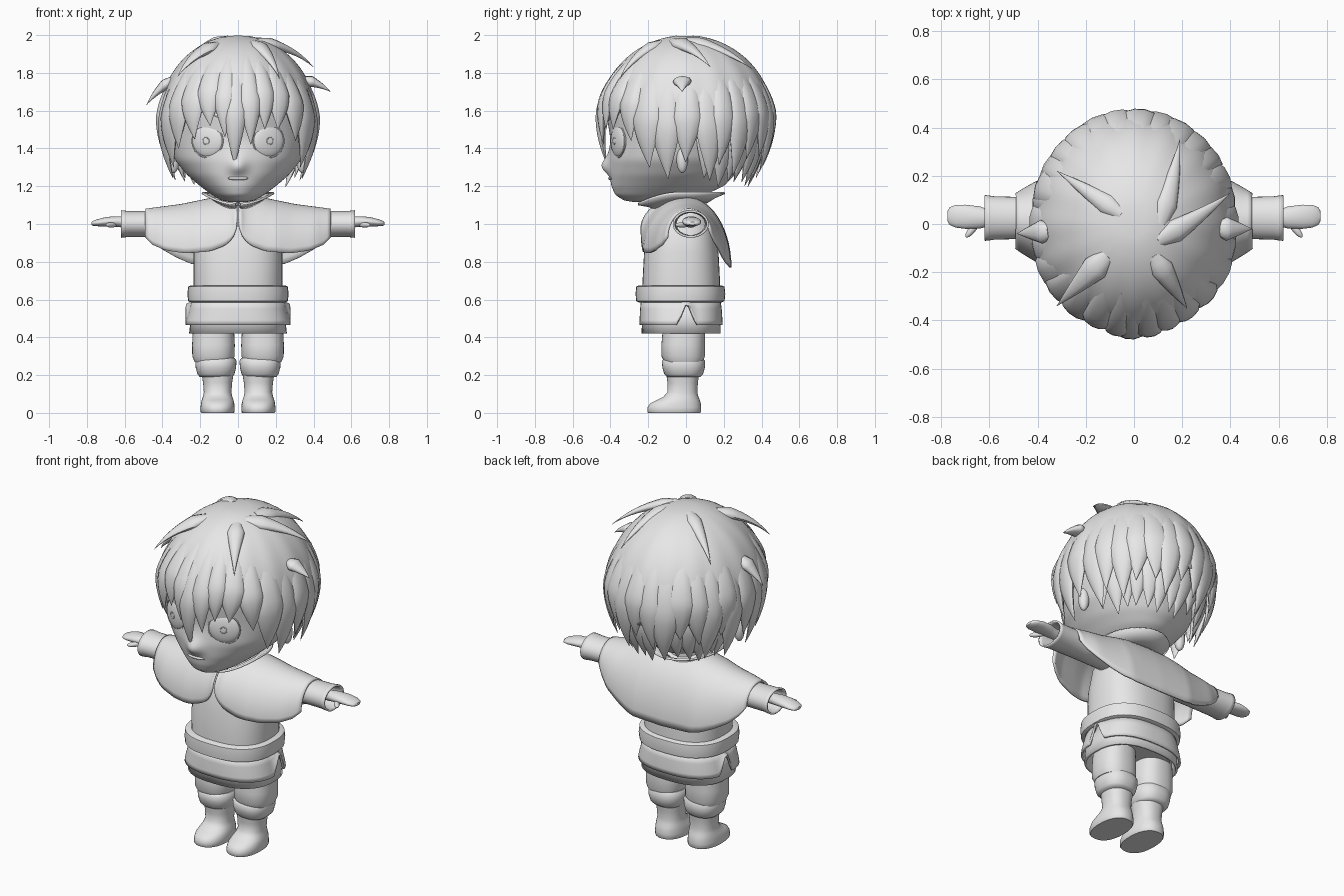
import bpy, bmesh, math, random
from mathutils import Vector

if "Cube" in bpy.data.objects:
    bpy.data.objects.remove(bpy.data.objects["Cube"])

random.seed(4)
CLAY = bpy.data.materials.new("plain_grey")
CLAY.diffuse_color = (0.8, 0.8, 0.8, 1)
CLAY.use_nodes = True
CLAY.node_tree.nodes["Principled BSDF"].inputs["Base Color"].default_value = CLAY.diffuse_color
HEAD_C = Vector((0, 0, 1.55))


def finish(name, bm, angle=50, thick=0, subsurf=0):
    bmesh.ops.recalc_face_normals(bm, faces=bm.faces)
    me = bpy.data.meshes.new(name)
    bm.to_mesh(me)
    bm.free()
    me.materials.append(CLAY)
    ob = bpy.data.objects.new(name, me)
    bpy.context.collection.objects.link(ob)
    bpy.ops.object.select_all(action='DESELECT')
    bpy.context.view_layer.objects.active = ob
    ob.select_set(True)
    bpy.ops.object.shade_smooth_by_angle(angle=math.radians(angle))
    if thick:
        m = ob.modifiers.new("thickness", 'SOLIDIFY')
        m.thickness, m.offset = thick, 0
    if subsurf:
        m = ob.modifiers.new("smooth", 'SUBSURF')
        m.levels = m.render_levels = subsurf
    return ob


def spow(v, e):
    return math.copysign(abs(v) ** e, v)


def bridge(bm, rings, closed=True):
    for r0, r1 in zip(rings, rings[1:]):
        n = len(r0)
        for i in range(n if closed else n - 1):
            j = (i + 1) % n
            bm.faces.new((r0[i], r0[j], r1[j], r1[i]))


def loft(name, rows, cx=0, power=2.0, n=40, capped=True, split=1, **kw):
    """Stack of oval rings: (z, half width, front y, back y)."""
    full = [tuple(p + (q - p) * k / split for p, q in zip(r0, r1))
            for r0, r1 in zip(rows, rows[1:]) for k in range(split)] + [rows[-1]]
    bm, rings = bmesh.new(), []
    for z, rx, yf, yb in full:
        cy, ry = (yf + yb) / 2, (yb - yf) / 2
        rings.append([bm.verts.new((cx + rx * spow(math.cos(a), 2 / power),
                                    cy + ry * spow(math.sin(a), 2 / power), z))
                      for a in (2 * math.pi * i / n for i in range(n))])
    bridge(bm, rings)
    if capped:
        bm.faces.new(rings[0])
        bm.faces.new(rings[-1])
    return finish(name, bm, **kw)


def ball(name, loc, scale, rot=0):
    bm = bmesh.new()
    bmesh.ops.create_uvsphere(bm, u_segments=28, v_segments=16, radius=1)
    ob = finish(name, bm)
    ob.location, ob.scale, ob.rotation_euler = loc, scale, (0, 0, rot)


def ring(name, loc, r, minor, rot):
    bpy.ops.mesh.primitive_torus_add(major_radius=r, minor_radius=minor, major_segments=32,
                                     minor_segments=8, location=loc, rotation=(math.pi / 2, 0, rot))
    ob = bpy.context.object
    ob.name = name
    ob.data.materials.append(CLAY)
    bpy.ops.object.shade_smooth()


def table(t, x):
    for (x0, v0), (x1, v1) in zip(t, t[1:]):
        if x <= x1:
            return v0 + (v1 - v0) * (x - x0) / (x1 - x0)
    return t[-1][1]


def lock(bm, pts, width, thick, fat=0.35, sharp=1.6):
    """Flattened tapering strand along pts, widest at the fraction 'fat'."""
    rings, n = [], len(pts)
    for i, p in enumerate(pts):
        s = i / (n - 1)
        k = 0.6 + 0.4 * s / fat if s < fat else max(0.02, 1 - ((s - fat) / (1 - fat)) ** sharp)
        tan = (pts[min(i + 1, n - 1)] - pts[max(i - 1, 0)]).normalized()
        side = tan.cross((p - HEAD_C).normalized()).normalized()
        up = side.cross(tan)
        rings.append([bm.verts.new(p + side * (width * k * math.cos(a)) + up * (thick * k * math.sin(a)))
                      for a in (math.pi * j / 5 for j in range(10))])
    bridge(bm, rings)
    bm.faces.new(rings[0])
    bm.faces.new(rings[-1])


def hair_point(a, z, grow=1.0):
    rz = 0.44 if z > 1.55 else 0.62
    k = math.sqrt(max(0, 1 - ((z - 1.55) / rz) ** 2)) * grow
    return Vector((0.405 * math.sin(a) * k, -0.45 * math.cos(a) * k, z))


# Head with pointed chin and a soft nose bump
head = loft("head", [(1.115, .04, -.27, -.12), (1.125, .09, -.33, .0), (1.155, .14, -.375, .1),
                     (1.2, .2, -.395, .2), (1.26, .27, -.405, .26), (1.34, .335, -.41, .3),
                     (1.45, .37, -.4, .34), (1.6, .38, -.425, .38), (1.75, .34, -.38, .36),
                     (1.88, .22, -.27, .26), (1.94, .05, -.06, .06)], n=80, split=3, subsurf=1)
for v in head.data.vertices:
    if v.co.y < -.3:
        x, z = v.co.x, v.co.z
        v.co.y -= .05 * math.exp(-(x / .045) ** 2 - ((z - 1.3) / (.05 if z > 1.3 else .028)) ** 2)
ball("mouth", (0, -.398, 1.242), (.056, .014, .01))
loft("neck", [(1.05, .1, -.12, .08), (1.2, .1, -.12, .08)])

# Eyes, ears and brows
brows = bmesh.new()
for s in (-1, 1):
    rot = s * math.radians(23)
    out = Vector((math.sin(rot), -math.cos(rot), 0))
    eye = Vector((s * .16, -.357, 1.44))
    ball("eyeball", eye, (.088, .026, .085), rot)
    ring("eye_rim", eye + out * .004, .088, .004, rot)
    ring("iris", eye + out * .024, .018, .003, rot)
    ball("ear", (s * .34, -.02, 1.34), (.03, .03, .07), -s * .4)
    lock(brows, [Vector((s * (.07 + .19 * t), -.407 + .09 * t * t, 1.55 + .05 * math.sin(2.4 * t)))
                 for t in (0, .25, .5, .75, 1)], .01, .008)
finish("eyebrows", brows)

# Hair cap, low at the back and high over the face
bm, rings = bmesh.new(), []
for i in range(1, 19):
    row = []
    for j in range(96):
        a = 2 * math.pi * j / 96
        hem = 1.56 + .1 * math.cos(a)
        z = 1.99 - (1.99 - hem) * (i / 18) ** 1.6
        row.append(bm.verts.new(hair_point(a, z, 1 + .012 * (i / 18) * math.cos(16 * a))))
    rings.append(row)
bridge(bm, rings)
bm.faces.new(rings[0])
finish("hair_cap", bm, thick=.02)

# Hanging locks: (azimuth in degrees from the front, tip z, half width, top z, scale)
strands = [(-38, 1.45, .075, 1.86, 1), (-24, 1.52, .07, 1.88, 1), (-10, 1.46, .06, 1.88, 1),
           (-2, 1.31, .06, 1.88, 1), (9, 1.42, .06, 1.88, 1), (21, 1.5, .06, 1.88, 1),
           (34, 1.5, .07, 1.86, 1), (-51, 1.4, .075, 1.84, 1), (47, 1.44, .07, 1.84, 1)]
for s in (-1, 1):
    strands += [(s * 62, 1.3, .085, 1.82, 1), (s * 76, 1.24, .08, 1.8, .99),
                (s * 91, 1.33, .08, 1.8, 1), (s * 105, 1.23, .075, 1.8, .99)]
for i, a in enumerate(range(117, 250, 12)):
    strands.append((a, (1.33, 1.26, 1.37)[i % 3] + random.uniform(-.03, .03),
                    random.uniform(.07, .085), 1.82, 1.0))
strands += [(a, 1.21 + random.uniform(-.02, .04), .065, 1.65, .88) for a in range(108, 256, 11)]
bm = bmesh.new()
for deg, tip, w, top, grow in strands:
    a = math.radians(deg)
    bend = random.uniform(-.07, .07)
    path = []
    for i in range(15):
        t = i / 14
        path.append(hair_point(a + bend * t * t, top + (tip - top) * t,
                               grow * (.95 + .055 * math.sin(math.pi * min(t * 1.3, 1) / 2))))
    lock(bm, path, w, .032, .5, 1.4)
# Loose spikes on the crown: root x, y and tip
for rx, ry, tx, ty, tz, w in [(-.05, .04, -.32, .22, 1.81, .045), (.11, .0, .19, .35, 1.82, .05),
                              (.1, -.07, .4, .13, 1.83, .05), (-.11, -.13, -.32, -.34, 1.78, .055),
                              (.08, -.13, .22, -.35, 1.77, .05), (.35, -.02, .49, -.02, 1.7, .05),
                              (-.35, -.03, -.485, -.04, 1.63, .05)]:
    root = Vector((rx, ry, 1.545 + .44 * math.sqrt(1 - (rx / .405) ** 2 - (ry / .45) ** 2)))
    tip = Vector((tx, ty, tz))
    lift = .02 if abs(rx) > .3 else .06
    mid = (root + tip) / 2 + ((root + tip) / 2 - HEAD_C).normalized() * lift
    lock(bm, [root * (1 - t) ** 2 + mid * 2 * t * (1 - t) + tip * t * t
              for t in (i / 10 for i in range(11))], w, .03, .2, .95)
finish("hair_locks", bm, 60)

# Tunic, belt and two-layer skirt with side slits
loft("tunic", [(.56, .235, -.235, .18), (.7, .235, -.23, .18), (.85, .235, -.222, .172),
               (.98, .22, -.19, .15), (1.07, .17, -.15, .11), (1.12, .1, -.1, .07)], power=2.5)
loft("belt", [(.585, .25, -.25, .19), (.592, .264, -.264, .204), (.63, .268, -.267, .208),
              (.668, .264, -.264, .204), (.675, .25, -.25, .19)], power=2.5)
skirt = loft("upper_skirt", [(.6, .238, -.232, .176), (.55, .25, -.237, .183), (.49, .268, -.24, .187),
                             (.465, .272, -.241, .188)], power=2.5, n=96, capped=False, thick=.012)
for v in skirt.data.vertices:
    slit = max(0, 1 - abs(v.co.y - .005) / .05) if abs(v.co.x) > .2 else 0
    if v.co.z < .56:
        v.co.z += slit * (.59 - v.co.z)
loft("lower_skirt", [(.59, .23, -.222, .17), (.5, .243, -.226, .175), (.42, .252, -.228, .177)],
     power=2.5, capped=False, thick=.014)
loft("hips", [(.45, .22, -.17, .14), (.58, .22, -.2, .16)], power=2.5)

# Legs, leg bands and boots
for s in (-1, 1):
    loft("trouser_leg", [(.27, .1, -.115, .09), (.3, .112, -.13, .1), (.36, .113, -.13, .1),
                         (.42, .11, -.125, .1), (.5, .105, -.125, .1)], cx=s * .13, power=2.4)
    loft("leg_band", [(.19, .085, -.1, .075), (.205, .098, -.115, .09), (.24, .107, -.125, .1),
                      (.275, .109, -.128, .1), (.29, .1, -.115, .09)], cx=s * .117, power=2.4)
    loft("boot", [(0, .086, -.2, .075), (.006, .09, -.205, .08), (.03, .09, -.203, .08),
                  (.05, .088, -.19, .078), (.068, .084, -.155, .073), (.085, .078, -.12, .066),
                  (.11, .073, -.098, .06), (.16, .077, -.098, .063), (.21, .085, -.105, .07)],
         cx=s * .108, power=2.3)

    # Hollow sleeve, then a mitten hand, both as rings along x: (x, y centre, y radius, z centre, z radius)
    for name, rows, thick in [
            ("sleeve", [(.15, .025, .08, 1, .07), (.4, .025, .08, 1, .063), (.58, .025, .085, 1, .063),
                        (.6, .025, .088, 1, .066), (.62, .025, .09, 1, .068)], .01),
            ("hand", [(.5, .025, .03, 1.01, .028), (.6, .025, .034, 1.01, .03), (.64, .027, .046, 1.013, .028),
                      (.7, .03, .05, 1.012, .025), (.74, .032, .047, 1.007, .019), (.765, .033, .037, 1.004, .014),
                      (.775, .033, .02, 1.003, .008)], 0)]:
        bm, rings = bmesh.new(), []
        for x, cy, ry, cz, rz in rows:
            rings.append([bm.verts.new((s * x, cy + ry * math.cos(a), cz + rz * math.sin(a)))
                          for a in (2 * math.pi * i / 32 for i in range(32))])
        bridge(bm, rings)
        if not thick:
            bm.faces.new(rings[-1])
        finish(name, bm, thick=thick)
    ball("thumb", (s * .67, -.02, .995), (.045, .015, .014), -s * .9)

# Short cape draped over the arms, split at the front
TOP = [(0, 1.14), (.13, 1.135), (.3, 1.1), (.49, 1.075)]
FRONT = [(0, .98), (.03, .92), (.07, .885), (.15, .855), (.28, .845), (.38, .86), (.45, .89), (.49, .93)]
BACK = [(0, .77), (.18, .775), (.25, .79), (.32, .82), (.4, .865), (.46, .92), (.49, .97)]
DEPTH = [(0, .235), (.2, .225), (.4, .165), (.46, .13), (.49, .11)]
bm = bmesh.new()
for s in (-1, 1):
    rows = []
    for i in range(25):
        x = .49 * i / 24
        row = []
        for j in range(-14, 15):
            a = abs(j) / 14 * math.pi / 2
            hem = table(FRONT if j < 0 else BACK, x)
            z = table(TOP, x) - (table(TOP, x) - hem) * (1 - math.cos(a))
            y = math.copysign(table(DEPTH, x), j) * math.sin(a) + .012 * x / .49
            row.append(bm.verts.new((s * (max(x, .006) if j < 0 else x), y, z)))
        rows.append(row)
    bridge(bm, rows, closed=False)
bmesh.ops.remove_doubles(bm, verts=bm.verts, dist=.0005)
finish("cape", bm, thick=.012)

# Turned-out collar, dipping and open at the front
bm, rings = bmesh.new(), []
for r, z in [(.55, 1.11), (.75, 1.14), (1, 1.165)]:
    row = []
    for i in range(41):
        a = math.radians(-90 + 4 + 352 * i / 40)
        row.append(bm.verts.new((.19 * r * math.cos(a), -.025 + .23 * r * math.sin(a),
                                 z - .06 * r * min(0, math.sin(a)) ** 2)))
    rings.append(row)
bridge(bm, rings, closed=False)
finish("collar", bm, thick=.012)
